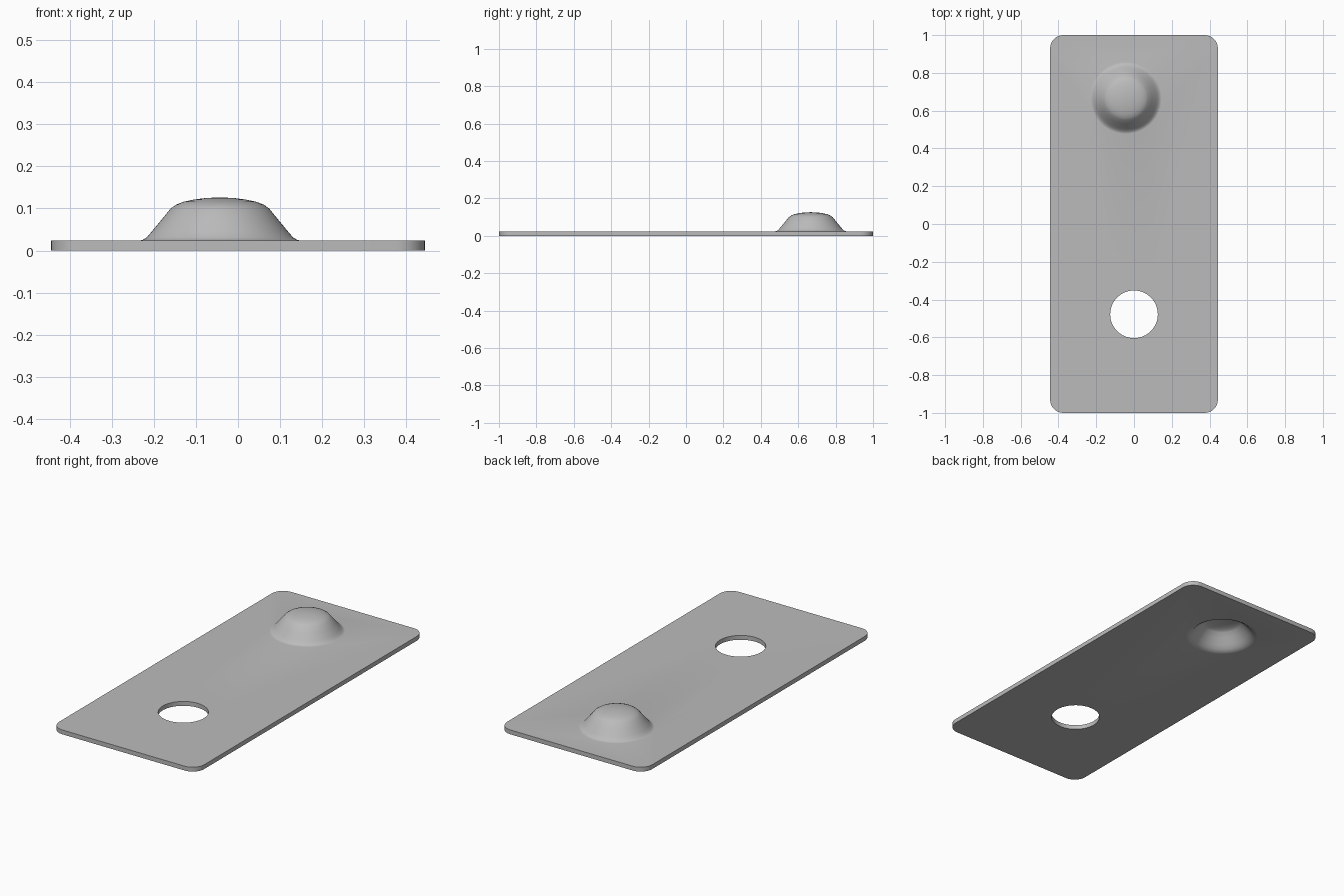
import bpy, bmesh
from math import sin, cos, pi

cube = bpy.data.objects.get("Cube")
if cube:
    bpy.data.objects.remove(cube, do_unlink=True)

HALF_X, HALF_Y, CORNER, THICK = 0.444, 1.0, 0.07, 0.024
DOME_X, DOME_Y = -0.043, 0.667
HOLE_Y, HOLE_R = -0.478, 0.126
SEGMENTS = 64
# Dome profile as (radius, height), from the lip to the crown
PROFILE = [(0.19, 0.024), (0.184, 0.025), (0.174, 0.031), (0.162, 0.045),
           (0.138, 0.074), (0.117, 0.1), (0.104, 0.109), (0.086, 0.116),
           (0.062, 0.121), (0.032, 0.125)]

bm = bmesh.new()


def ring(cx, cy, radius, z, count=SEGMENTS):
    angles = [2 * pi * i / count for i in range(count)]
    return [bm.verts.new((cx + radius * cos(a), cy + radius * sin(a), z)) for a in angles]


def close_loop(verts):
    return [bm.edges.new((v, verts[i - 1])) for i, v in enumerate(verts)]


# Rounded outline of the sheet
outline = []
for quarter, (sx, sy) in enumerate([(1, 1), (-1, 1), (-1, -1), (1, -1)]):
    for step in range(9):
        a = (quarter + step / 8) * pi / 2
        outline.append(bm.verts.new((sx * (HALF_X - CORNER) + CORNER * cos(a),
                                     sy * (HALF_Y - CORNER) + CORNER * sin(a), THICK)))

# Flat sheet with openings for the round hole and the dome
rings = [ring(DOME_X, DOME_Y, r, z) for r, z in PROFILE]
hole = ring(0, HOLE_Y, HOLE_R, THICK)
edges = close_loop(outline) + close_loop(hole) + close_loop(rings[0])
bmesh.ops.triangle_fill(bm, use_beauty=True, use_dissolve=False,
                        edges=edges, normal=(0, 0, 1))

# Pressed dome
for low, high in zip(rings, rings[1:]):
    for i in range(SEGMENTS):
        bm.faces.new((low[i - 1], low[i], high[i], high[i - 1]))
crown = bm.verts.new((DOME_X, DOME_Y, 0.126))
for i in range(SEGMENTS):
    bm.faces.new((rings[-1][i - 1], rings[-1][i], crown))

bm.normal_update()
for face in bm.faces:
    if face.normal.z < 0:
        face.normal_flip()

mesh = bpy.data.meshes.new("pressed_plate")
bm.to_mesh(mesh)
bm.free()
plate = bpy.data.objects.new("pressed_plate", mesh)
bpy.context.collection.objects.link(plate)

# Grey metal
grey = bpy.data.materials.new("plain_grey")
grey.use_nodes = True
colour = (0.5, 0.5, 0.5, 1)
grey.diffuse_color = colour
grey.node_tree.nodes["Principled BSDF"].inputs["Base Color"].default_value = colour
mesh.materials.append(grey)

# Sheet thickness, hollow beneath the dome
solid = plate.modifiers.new("thickness", "SOLIDIFY")
solid.thickness = THICK
solid.offset = -1
solid.use_even_offset = True
bpy.ops.object.select_all(action="DESELECT")
plate.select_set(True)
bpy.context.view_layer.objects.active = plate
bpy.ops.object.modifier_apply(modifier=solid.name)
bpy.ops.object.shade_smooth_by_angle(angle=pi / 6)
